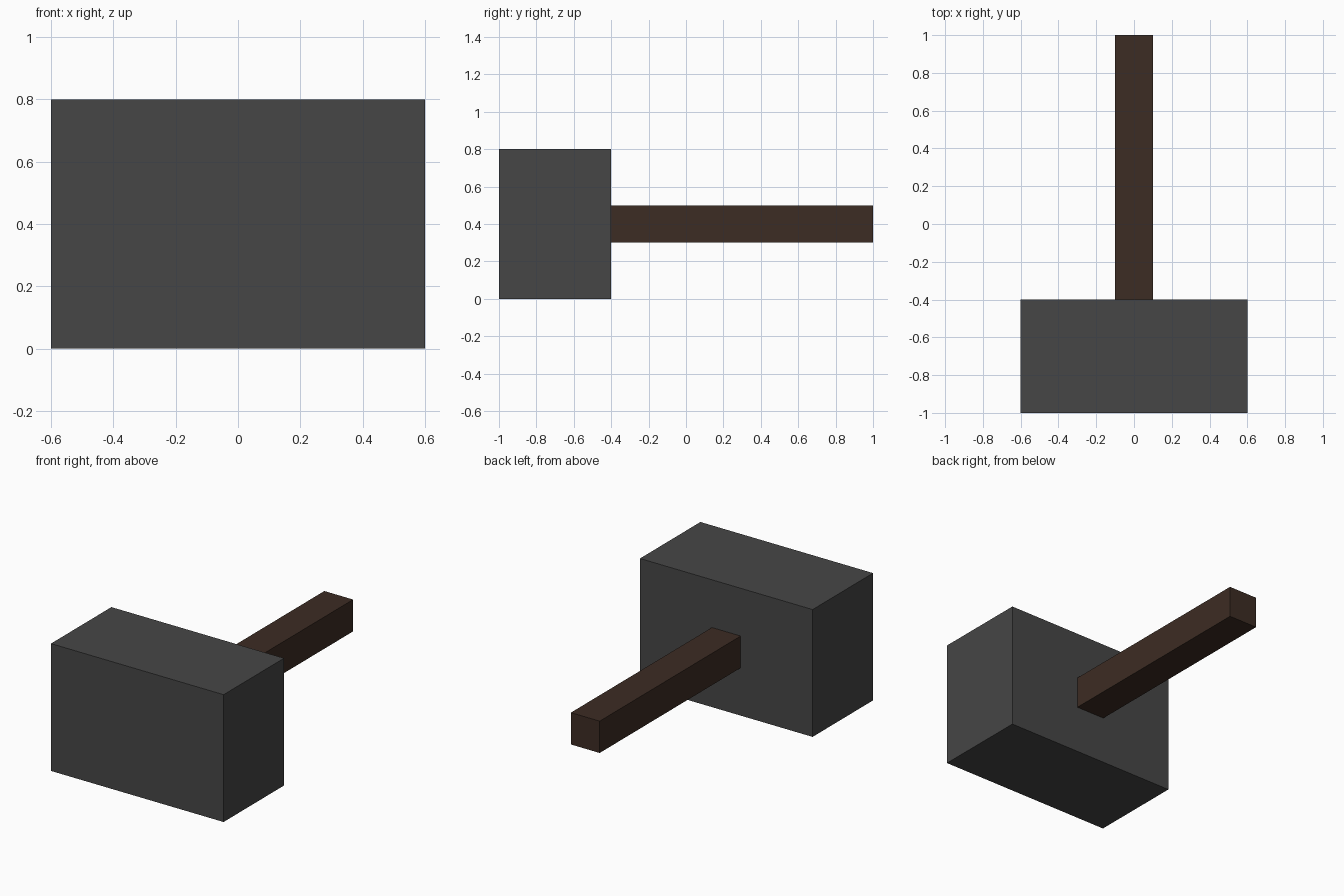
import bpy

cube = bpy.data.objects.get("Cube")
if cube:
    bpy.data.objects.remove(cube, do_unlink=True)


def make_material(name, rgb):
    mat = bpy.data.materials.new(name)
    mat.use_nodes = True
    color = (*rgb, 1.0)
    mat.diffuse_color = color
    bsdf = next(n for n in mat.node_tree.nodes if n.type == "BSDF_PRINCIPLED")
    bsdf.inputs["Base Color"].default_value = color
    return mat


def make_box(name, low, high, mat):
    """Flat-shaded box between two opposite corners."""
    center = [(a + b) / 2 for a, b in zip(low, high)]
    size = [b - a for a, b in zip(low, high)]
    bpy.ops.mesh.primitive_cube_add(size=1, location=center)
    obj = bpy.context.object
    obj.name = obj.data.name = name
    obj.scale = size
    bpy.ops.object.transform_apply(location=False, rotation=False, scale=True)
    obj.data.materials.append(mat)
    return obj


iron = make_material("dark iron grey", (0.061, 0.061, 0.061))
wood = make_material("dark brown wood", (0.046, 0.025, 0.017))

# Heavy block head at the front
make_box("hammer_head", (-0.6, -1.0, 0.0), (0.6, -0.4, 0.8), iron)

# Square handle running back from the middle of the head
make_box("handle", (-0.1, -0.4, 0.3), (0.1, 1.0, 0.5), wood)
